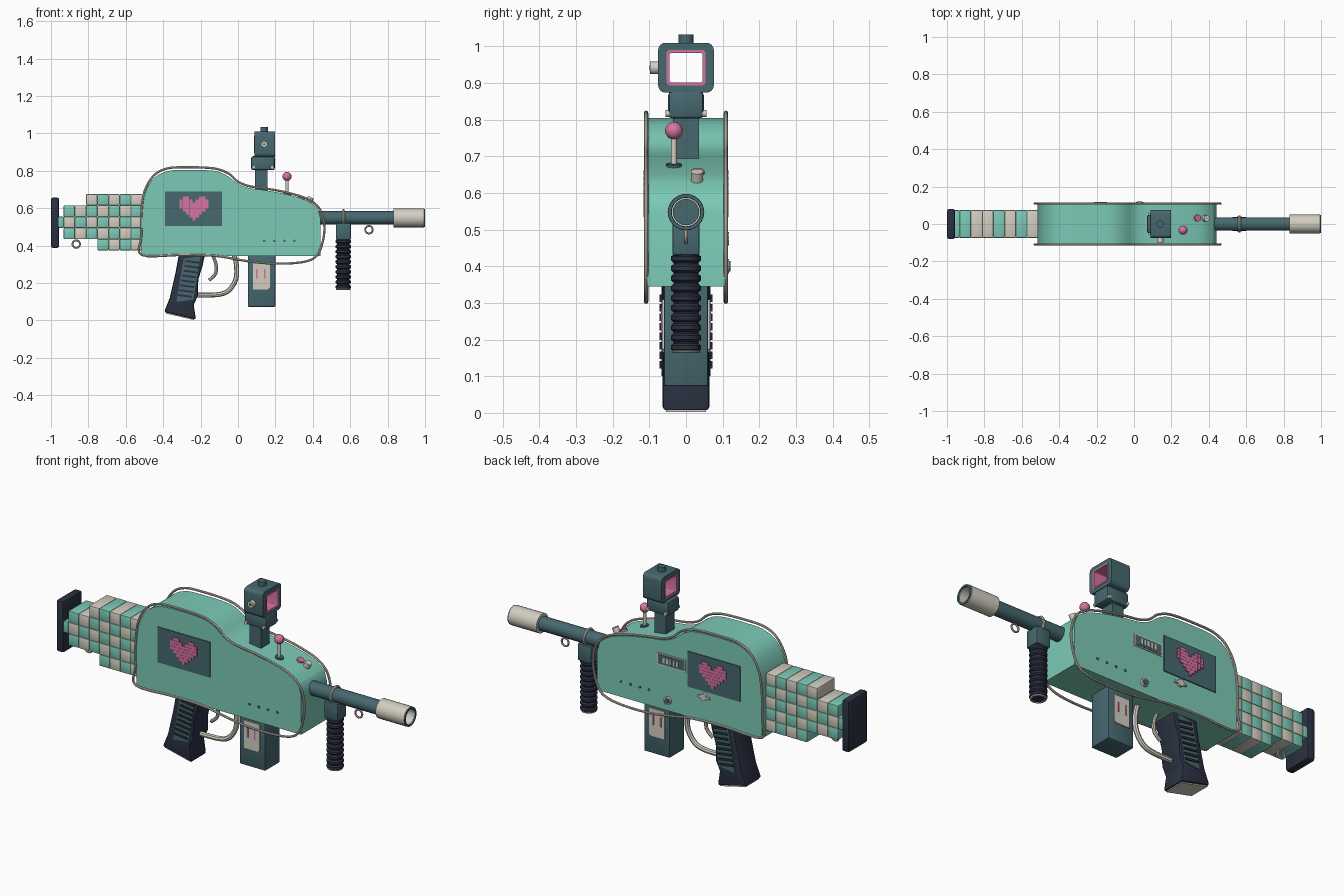
import bpy, bmesh, math
from mathutils import Vector, Matrix

if "Cube" in bpy.data.objects:
    bpy.data.objects.remove(bpy.data.objects["Cube"])


def material(name, rgb):
    m = bpy.data.materials.new(name)
    lin = [((c / 255 + 0.055) / 1.055) ** 2.4 for c in rgb]
    m.diffuse_color = (*lin, 1)
    m.use_nodes = True
    m.node_tree.nodes["Principled BSDF"].inputs["Base Color"].default_value = m.diffuse_color
    return m


MINT = material("mint", (124, 202, 183))
TEAL = material("dark teal", (70, 104, 111))
NAVY = material("navy", (43, 49, 66))
CREAM = material("cream", (211, 206, 193))
PINK = material("pink", (214, 115, 162))


def finish(name, bm, mat, bevel=0.0, smooth=True):
    bmesh.ops.remove_doubles(bm, verts=bm.verts, dist=1e-5)
    bmesh.ops.recalc_face_normals(bm, faces=bm.faces)
    if bevel:
        edges = [e for e in bm.edges if len(e.link_faces) == 2 and e.calc_face_angle() > 0.6]
        bmesh.ops.bevel(bm, geom=edges, offset=bevel, segments=2, profile=0.5, affect='EDGES')
    me = bpy.data.meshes.new(name)
    bm.to_mesh(me)
    bm.free()
    ob = bpy.data.objects.new(name, me)
    bpy.context.collection.objects.link(ob)
    me.materials.append(mat)
    if smooth:
        bpy.ops.object.select_all(action='DESELECT')
        ob.select_set(True)
        bpy.context.view_layer.objects.active = ob
        bpy.ops.object.shade_smooth_by_angle(angle=math.radians(35))
    return ob


def box(name, x, y, z, mat, bevel=0.0):
    """Box from (min, max) ranges."""
    bm = bmesh.new()
    bmesh.ops.create_cube(bm, size=1)
    for v in bm.verts:
        v.co = [(r[0] + r[1]) / 2 + c * (r[1] - r[0]) for r, c in zip((x, y, z), v.co)]
    return finish(name, bm, mat, bevel, bool(bevel))


def prism(name, pts, y, mat, bevel=0.0):
    """Side profile (x, z) extruded across y."""
    bm = bmesh.new()
    a, b = [[bm.verts.new((p[0], yy, p[1])) for p in pts] for yy in y]
    bm.faces.new(a)
    bm.faces.new(b[::-1])
    for i in range(len(pts)):
        j = (i + 1) % len(pts)
        bm.faces.new((a[i], b[i], b[j], a[j]))
    return finish(name, bm, mat, bevel)


def lathe(name, prof, loc, axis, mat, n=24):
    """Profile (radius, height) turned about an axis."""
    bm = bmesh.new()
    rot = Vector((0, 0, 1)).rotation_difference(Vector(axis)).to_matrix()
    rings = [[bm.verts.new(Vector(loc) + rot @ Vector((r * math.cos(k * math.tau / n),
              r * math.sin(k * math.tau / n), h))) for k in range(n)] for r, h in prof]
    for a, b in zip(rings, rings[1:]):
        for k in range(n):
            bm.faces.new((a[k], a[(k + 1) % n], b[(k + 1) % n], b[k]))
    return finish(name, bm, mat)


def rod(name, r, length, loc, axis, mat, n=24):
    return lathe(name, [(0, 0), (r, 0), (r, length), (0, length)], loc, axis, mat, n)


def ring(name, R, r, loc, axis, mat):
    prof = [(R + r * math.cos(i * math.tau / 8), r * math.sin(i * math.tau / 8)) for i in range(9)]
    return lathe(name, prof, loc, axis, mat)


def smooth_path(pts, closed=False, n=5):
    """Catmull-Rom points through the given 2D points."""
    P = [Vector(p) for p in pts]
    m, out = len(P), []
    for i in range(m if closed else m - 1):
        idx = [(i + k) % m if closed else min(max(i + k, 0), m - 1) for k in (-1, 0, 1, 2)]
        a, b, c, d = [P[k] for k in idx]
        for s in range(n):
            t = s / n
            out.append(0.5 * (2 * b + (c - a) * t + (2 * a - 5 * b + 4 * c - d) * t * t
                              + (3 * b - a - 3 * c + d) * t ** 3))
    return out if closed else out + [P[-1]]


def tube(name, path, y, r, mat, closed=False, n=8):
    """Round tube along an (x, z) path at constant y."""
    bm = bmesh.new()
    m, rings = len(path), []
    for i, p in enumerate(path):
        a = path[i - 1] if closed or i else p
        b = path[(i + 1) % m] if closed or i < m - 1 else p
        t = (b - a).normalized()
        side = Vector((-t.y, 0, t.x))
        rings.append([bm.verts.new(Vector((p.x, y, p.y)) + side * r * math.cos(k * math.tau / n)
                      + Vector((0, r * math.sin(k * math.tau / n), 0))) for k in range(n)])
    for i in range(m if closed else m - 1):
        a, b = rings[i], rings[(i + 1) % m]
        for k in range(n):
            bm.faces.new((a[k], a[(k + 1) % n], b[(k + 1) % n], b[k]))
    if not closed:
        bm.faces.new(rings[0])
        bm.faces.new(rings[-1])
    return finish(name, bm, mat)


def frame(name, x, cz, outer, inner, mat):
    """Rounded square tube along x; outer and inner are (half y, half z, corner radius)."""
    def loop(hy, hz, r):
        return [(sy * (hy - r) + r * math.cos(q * math.pi / 2 + k * math.pi / 8),
                 cz + sz * (hz - r) + r * math.sin(q * math.pi / 2 + k * math.pi / 8))
                for q, (sy, sz) in enumerate(((1, 1), (-1, 1), (-1, -1), (1, -1))) for k in range(5)]
    bm = bmesh.new()
    loops = [[bm.verts.new((xx, *p)) for p in loop(*dim)]
             for xx, dim in ((x[0], outer), (x[1], outer), (x[1], inner), (x[0], inner))]
    for i in range(4):
        a, b = loops[i], loops[(i + 1) % 4]
        for k in range(20):
            bm.faces.new((a[k], a[(k + 1) % 20], b[(k + 1) % 20], b[k]))
    return finish(name, bm, mat)


# Main body
top = [(-.515, .345), (-.515, .56), (-.5, .67), (-.455, .755), (-.38, .797), (-.28, .805), (-.13, .8),
       (-.06, .775), (0, .73), (.06, .708), (.15, .695), (.27, .672), (.37, .64), (.425, .6)]
prism("body", smooth_path(top[1:]) + [(.44, .55), (.44, .345), (-.515, .345)], (-.106, .106), MINT)

# Piping around both side outlines
trim = [(-.515, .35), (-.517, .45), (-.517, .57), (-.5, .69), (-.45, .775), (-.38, .812), (-.28, .819),
        (-.13, .813), (-.05, .785), (0, .742), (.06, .718), (.15, .705), (.27, .682), (.38, .645),
        (.44, .59), (.462, .5), (.45, .41), (.42, .345), (.36, .315), (.25, .304), (.12, .308),
        (0, .325), (-.12, .345), (-.3, .35)]
for s in (-1, 1):
    tube("side_piping", smooth_path(trim, True), s * .109, .006, CREAM, True)

# Screens with pixel hearts, vent dots
heart = [".##...##.", "####.####", "#########", "#########", ".#######.", "..#####..", "...###...", "....#...."]
for s in (-1, 1):
    side = lambda a, b: tuple(sorted((s * a, s * b)))
    box("screen", (-.39, -.085), side(.1, .111), (.505, .69), TEAL)
    for r, row in enumerate(heart):
        for c, ch in enumerate(row):
            if ch == "#":
                x, z = -.312 + c * .0172, .663 - r * .0162
                box("heart_pixel", (x, x + .0166), side(.108, .116), (z - .0156, z), PINK)
    for i in range(4):
        rod("vent_dot", .007, .006, (.14 + i * .054, s * .103, .425), (0, s, 0), TEAL, 12)

# Slot panel, lever and button on the far side
box("slot_rim", (-.075, .09), (.1, .11), (.575, .637), CREAM)
box("slot_panel", (-.069, .084), (.1, .112), (.581, .631), TEAL)
for i in range(5):
    box("slot_bar", (-.035 + i * .02, -.024 + i * .02), (.1, .115), (.592, .62), CREAM)
rod("lever_pivot", .018, .014, (-.18, .104, .475), (0, 1, 0), CREAM, 16)
box("lever", (-.215, -.145), (.106, .118), (.468, .48), CREAM, .003)
rod("side_button", .02, .014, (.03, .104, .4), (0, 1, 0), CREAM, 16)
rod("side_button_cap", .014, .004, (.03, .117, .4), (0, 1, 0), TEAL, 16)

# Checkered stock: lowest and highest row for each column
spans = [(2, 2), (1, 3), (1, 3), (0, 3), (0, 4), (0, 4), (0, 4), (0, 4)]
for c, (r0, r1) in enumerate(spans):
    x0 = max(-.992 + c * .06, -.965)
    for r in range(r0, r1 + 1):
        z1 = .675 - r * .06
        box("stock_block", (x0, -.992 + (c + 1) * .06), (-.074, .074), (z1 - .06, z1),
            CREAM if (r + c) % 2 else MINT, .004)
box("butt_pad", (-1, -.956), (-.08, .08), (.387, .657), NAVY, .012)
ring("rear_sling_ring", .02, .005, (-.865, 0, .408), (0, 1, 0), CREAM)

# Rear grip with ribbed panels
prism("grip", [(-.315, .36), (-.175, .36), (-.19, .29), (-.212, .22), (-.215, .13), (-.237, .085),
               (-.225, .005), (-.395, .045), (-.365, .12), (-.335, .25)], (-.064, .064), NAVY, .01)
prism("grip_base", [(-.235, .002), (-.385, .037), (-.385, .043), (-.235, .012)], (-.055, .055), CREAM)
for s in (-1, 1):
    prism("grip_panel", [(-.29, .33), (-.2, .345), (-.24, .11), (-.33, .1)],
          sorted((s * .06, s * .067)), TEAL)
    for i in range(8):
        x, z = -.322 + i * .0058, .125 + i * .026
        prism("grip_rib", [(x, z + .006), (x + .075, z - .004), (x + .077, z + .006), (x + .002, z + .016)],
              sorted((s * .06, s * .073)), NAVY)

# Trigger and guard
tube("trigger_guard", smooth_path([(-.02, .35), (-.008, .29), (-.012, .22), (-.05, .16), (-.11, .138), (-.23, .135)]),
     0, .013, CREAM)
tube("trigger", smooth_path([(-.135, .35), (-.118, .3), (-.12, .25), (-.155, .215)]), 0, .009, CREAM)

# Magazine with labels
box("magazine", (.053, .2), (-.06, .06), (.073, .36), TEAL, .004)
for s in (-1, 1):
    prism("magazine_label", [(.08, .165), (.16, .165), (.17, .175), (.17, .31), (.08, .31)],
          sorted((s * .055, s * .065)), CREAM)
    for x in (.1, .143):
        box("label_stripe", (x - .003, x + .005), sorted((s * .06, s * .068)), (.225, .275), PINK)

# Barrel and muzzle
rod("barrel", .036, .5, (.4, 0, .548), (1, 0, 0), TEAL)
lathe("muzzle_sleeve", [(.034, 0), (.05, 0), (.05, .163), (.047, .165)], (.832, 0, .548), (1, 0, 0), CREAM)
lathe("muzzle_rim", [(.048, .16), (.049, .168), (.04, .168), (.039, .16)], (.832, 0, .548), (1, 0, 0), TEAL)
lathe("muzzle_bore", [(.0395, .165), (.0395, .06), (.03, .06)], (.832, 0, .548), (1, 0, 0), CREAM)
ring("barrel_collar", .04, .007, (.564, 0, .548), (1, 0, 0), CREAM)
ring("front_sling_ring", .02, .005, (.7, 0, .485), (0, 1, 0), CREAM)

# Ribbed front grip
box("grip_clamp", (.523, .603), (-.037, .037), (.43, .52), TEAL, .006)
ribs = [(0, 0)]
for i in range(10):
    z = i * .027
    ribs += [(.034, z), (.041, z + .006), (.041, z + .017), (.034, z + .023)]
lathe("front_grip", ribs + [(0, .268)], (.563, 0, .167), (0, 0, 1), NAVY)
ring("front_grip_ring", .034, .005, (.563, 0, .168), (0, 0, 1), CREAM)

# Joystick and top buttons
rod("joystick_base", .021, .01, (.262, -.033, .67), (.17, 0, 1), TEAL)
rod("joystick_stick", .008, .09, (.262, -.033, .675), (0, 0, 1), CREAM, 12)
lathe("joystick_ball", [(.024 * math.sin(i * math.pi / 12), -.024 * math.cos(i * math.pi / 12))
                        for i in range(13)], (.262, -.033, .77), (0, 0, 1), PINK)
rod("pink_button", .018, .018, (.335, .032, .645), (.45, 0, 1), PINK)
rod("cream_button", .017, .032, (.375, .03, .63), (.5, 0, 1), CREAM)

# Sight
box("sight_post", (.092, .157), (-.035, .035), (.67, .815), TEAL)
box("sight_mount", (.07, .197), (-.049, .049), (.803, .878), TEAL, .012)
for x in (.083, .185):
    for s in (-1, 1):
        rod("mount_screw", .009, .012, (x, s * .044, .817), (0, s, 0), CREAM, 12)
frame("sight_housing", (.088, .197), .942, (.076, .068, .02), (.05, .046, .006), TEAL)
frame("sight_lining", (.086, .199), .942, (.053, .048, .008), (.045, .04, .004), PINK)
rod("sight_side_knob", .017, .024, (.14, -.074, .942), (0, -1, 0), CREAM, 16)
rod("sight_knob_pin", .006, .003, (.14, -.097, .942), (0, -1, 0), TEAL, 12)
rod("sight_top_knob", .02, .026, (.14, 0, 1.007), (0, 0, 1), TEAL, 12)
